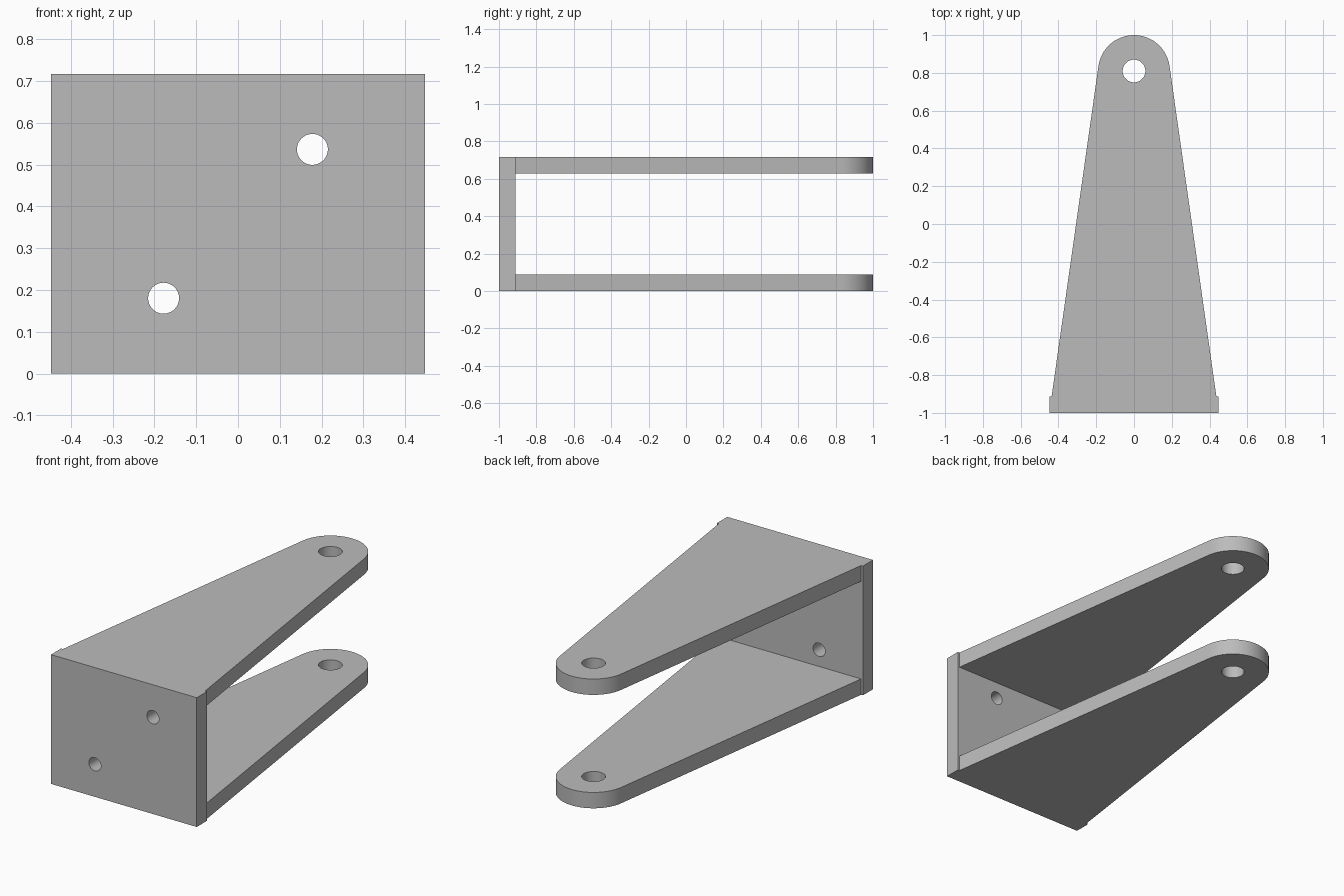
import bpy, bmesh
from math import sin, cos, pi, radians
from mathutils import Matrix

cube = bpy.data.objects.get("Cube")
if cube:
    bpy.data.objects.remove(cube, do_unlink=True)

GREY = (0.5, 0.5, 0.5, 1)
metal = bpy.data.materials.new("grey_metal")
metal.use_nodes = True
metal.diffuse_color = GREY
metal.node_tree.nodes["Principled BSDF"].inputs["Base Color"].default_value = GREY

HEIGHT, THICK = 0.717, 0.088
PLATE_BACK = -1 + THICK


def arc(cx, cy, r, start, end, steps):
    return [(cx + r * cos(start + (end - start) * i / steps),
             cy + r * sin(start + (end - start) * i / steps)) for i in range(steps + 1)]


def circle(cx, cy, r, steps=48):
    return arc(cx, cy, r, 0, 2 * pi, steps)[:-1]


def slab(name, loops, matrix):
    """Fill an outline with holes, thicken it along local z, then place it."""
    bm = bmesh.new()
    for loop in loops:
        verts = [bm.verts.new((x, y, 0)) for x, y in loop]
        for a, b in zip(verts, verts[1:] + verts[:1]):
            bm.edges.new((a, b))
    bmesh.ops.triangle_fill(bm, edges=bm.edges[:], use_beauty=True)
    grown = bmesh.ops.extrude_face_region(bm, geom=bm.faces[:], use_keep_orig=True)
    moved = [g for g in grown["geom"] if isinstance(g, bmesh.types.BMVert)]
    bmesh.ops.translate(bm, verts=moved, vec=(0, 0, THICK))
    bmesh.ops.recalc_face_normals(bm, faces=bm.faces[:])
    bmesh.ops.transform(bm, matrix=matrix, verts=bm.verts[:])
    mesh = bpy.data.meshes.new(name)
    bm.to_mesh(mesh)
    bm.free()
    mesh.materials.append(metal)
    obj = bpy.data.objects.new(name, mesh)
    bpy.context.collection.objects.link(obj)
    bpy.ops.object.select_all(action="DESELECT")
    obj.select_set(True)
    bpy.context.view_layer.objects.active = obj
    bpy.ops.object.shade_smooth_by_angle(angle=radians(30))


# Tapered arms with a round tip tangent to the sides and a pivot hole
TIP_Y, TIP_R, BASE_X = 0.81, 0.19, 0.436
tilt = radians(8.1)
outline = [(-BASE_X, PLATE_BACK), (BASE_X, PLATE_BACK)]
outline += arc(0, TIP_Y, TIP_R, tilt, pi - tilt, 32)
for name, z in (("lower_arm", 0), ("upper_arm", HEIGHT - THICK)):
    slab(name, [outline, circle(0, TIP_Y, 0.06)], Matrix.Translation((0, 0, z)))

# Mounting plate with two diagonal screw holes, stood upright
W, MID, OFF = 0.447, HEIGHT / 2, 0.178
rect = [(-W, 0), (W, 0), (W, HEIGHT), (-W, HEIGHT)]
holes = [circle(s * OFF, MID + s * OFF, 0.037) for s in (-1, 1)]
slab("mounting_plate", [rect] + holes,
     Matrix.Translation((0, PLATE_BACK, 0)) @ Matrix.Rotation(pi / 2, 4, "X"))
